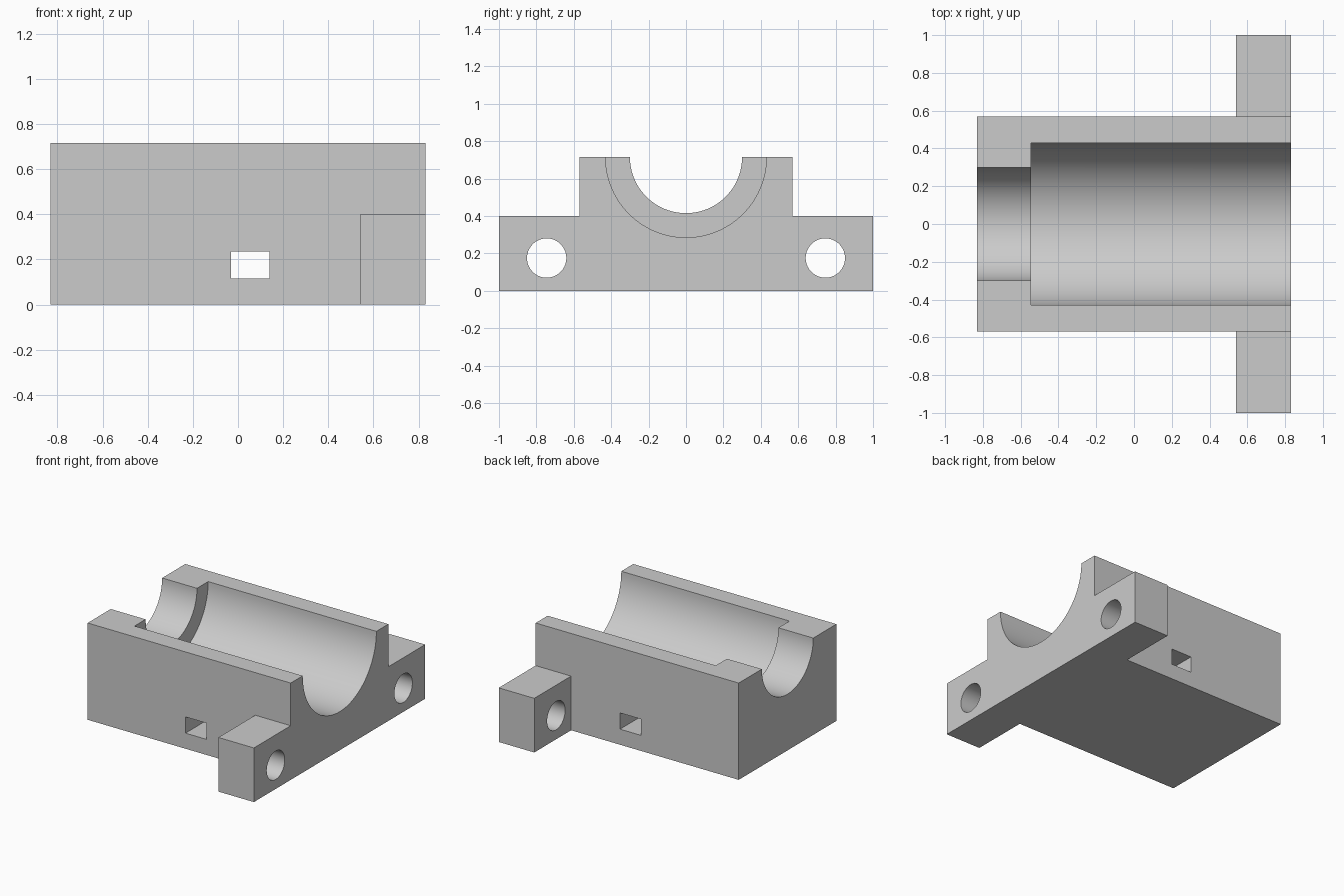
import bpy
import math

old = bpy.data.objects.get("Cube")
if old:
    bpy.data.objects.remove(old, do_unlink=True)

GREY = (0.6, 0.6, 0.6, 1.0)
mat = bpy.data.materials.new("light grey")
mat.use_nodes = True
mat.diffuse_color = GREY
mat.node_tree.nodes["Principled BSDF"].inputs["Base Color"].default_value = GREY

END = 0.83        # half length of the block
TOP = 0.715       # height of the block and of the bore axis


def box(name, x, y, z):
    """Box between (min, max) pairs on each axis."""
    bpy.ops.mesh.primitive_cube_add(size=1)
    ob = bpy.context.object
    ob.name = name
    for v in ob.data.vertices:
        v.co = [lo + (hi - lo) * (c + 0.5) for c, (lo, hi) in zip(v.co, (x, y, z))]
    ob.data.materials.append(mat)
    return ob


def rod(name, radius, x, y, z):
    """Cylinder along x between the pair x."""
    bpy.ops.mesh.primitive_cylinder_add(
        vertices=96, radius=radius, depth=x[1] - x[0],
        location=(sum(x) / 2, y, z), rotation=(0, math.pi / 2, 0))
    ob = bpy.context.object
    ob.name = name
    ob.hide_render = True
    ob.data.materials.append(mat)
    return ob


def combine(target, tool, operation):
    """Apply a boolean and remove the tool object."""
    mod = target.modifiers.new(operation.lower(), 'BOOLEAN')
    mod.operation = operation
    mod.solver = 'EXACT'
    mod.object = tool
    bpy.context.view_layer.objects.active = target
    bpy.ops.object.modifier_apply(modifier=mod.name)
    bpy.data.objects.remove(tool, do_unlink=True)


# Main block and the wide mounting flange at its end
housing = box("bearing_housing", (-END, END), (-0.57, 0.57), (0, TOP))
combine(housing, box("mounting_flange", (0.54, END), (-1, 1), (0, 0.4)), 'UNION')

# Stepped half-round channel along the top
combine(housing, rod("wide_bore", 0.43, (-0.545, 1), 0, TOP), 'DIFFERENCE')
combine(housing, rod("narrow_bore", 0.3, (-1, 0), 0, TOP), 'DIFFERENCE')

# Bolt holes through the flange ears
for side in (-1, 1):
    combine(housing, rod("bolt_hole", 0.105, (0.4, 1), side * 0.745, 0.175), 'DIFFERENCE')

# Rectangular strap slot across the block
combine(housing, box("strap_slot", (-0.03, 0.14), (-1, 1), (0.115, 0.235)), 'DIFFERENCE')

bpy.ops.object.select_all(action='DESELECT')
housing.select_set(True)
bpy.context.view_layer.objects.active = housing
bpy.ops.object.shade_smooth_by_angle(angle=math.radians(30))
